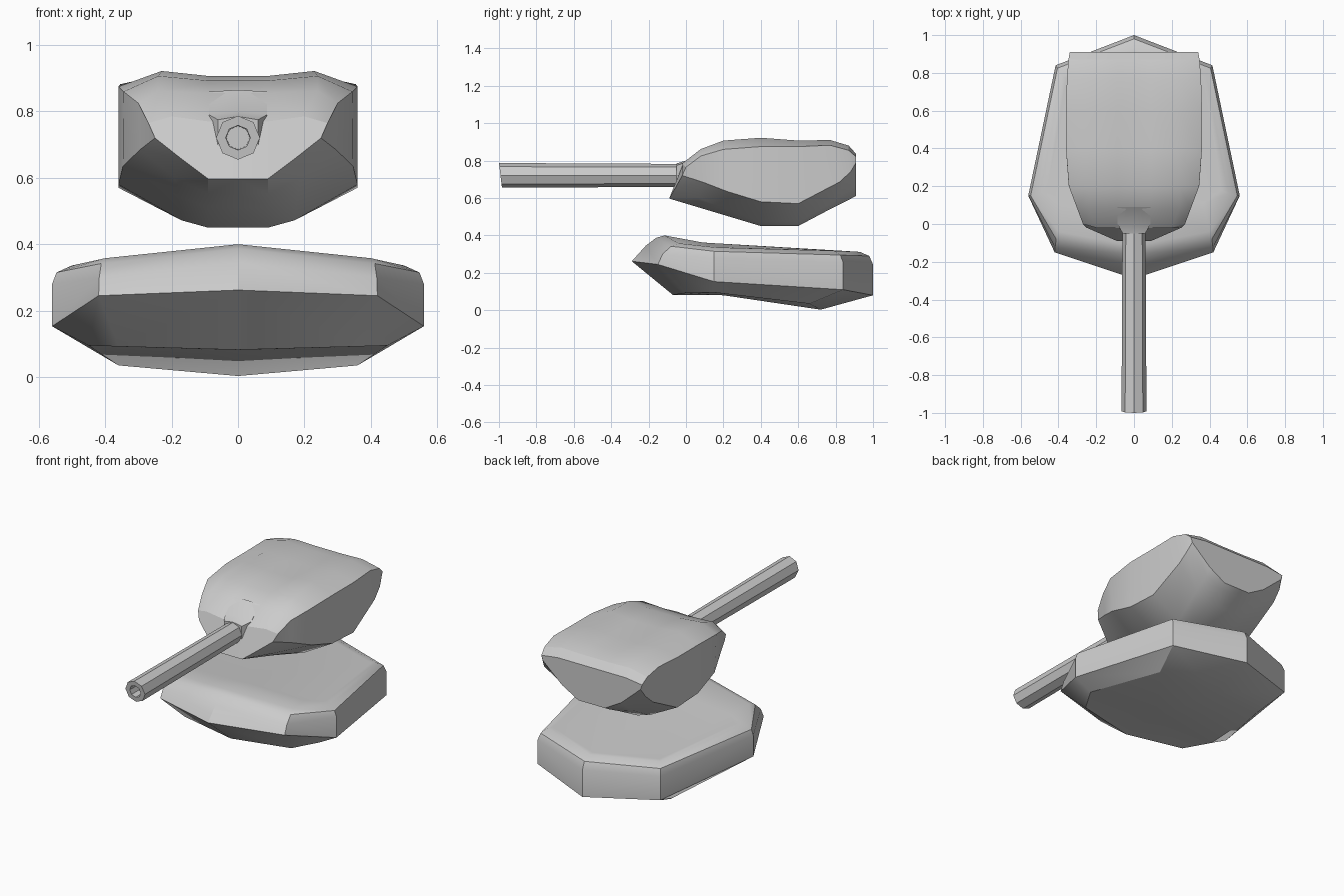
import bpy, bmesh, math
from mathutils import Vector


def finish(name, bm, angle=28):
    bmesh.ops.recalc_face_normals(bm, faces=bm.faces)
    mesh = bpy.data.meshes.new(name)
    bm.to_mesh(mesh)
    bm.free()
    ob = bpy.data.objects.new(name, mesh)
    bpy.context.collection.objects.link(ob)
    bpy.ops.object.select_all(action='DESELECT')
    ob.select_set(True)
    bpy.context.view_layer.objects.active = ob
    bpy.ops.object.shade_smooth_by_angle(angle=math.radians(angle))
    return ob


def mirrored_loft(name, rows, angle=28):
    """Skin rows of half-section points, capped at both ends and mirrored over x = 0."""
    bm = bmesh.new()
    seen = {}

    def face(points, side):
        vs = []
        for x, y, z in points:
            key = (x * side + 0.0, y, z)
            if key not in seen:
                seen[key] = bm.verts.new(key)
            if seen[key] not in vs:
                vs.append(seen[key])
        if len(vs) > 2:
            bm.faces.new(vs)

    for side in (1, -1):
        for a, b in zip(rows, rows[1:]):
            for i in range(len(a) - 1):
                face((a[i], a[i + 1], b[i + 1], b[i]), side)
        face(rows[0], side)
        face(rows[-1], side)
    return finish(name, bm, angle)


# Hull: half outlines from back to front, stacked from belly to deck
mirrored_loft("hull", [
    [(0, .20, .08)] * 5,
    [(0, .72, .003), (.36, .66, .035), (.45, .15, .095), (.36, .0, .092), (0, -.07, .082)],
    [(0, 1.0, .08), (.415, .84, .11), (.56, .15, .153), (.42, -.15, .245), (0, -.29, .262)],
    [(0, 1.0, .245), (.415, .84, .255), (.56, .15, .28), (.418, -.125, .30), (0, -.215, .345)],
    [(0, .98, .29), (.405, .825, .295), (.547, .15, .315), (.412, -.08, .342), (0, -.16, .387)],
    [(0, .93, .312), (.38, .79, .318), (.50, .16, .336), (.40, -.04, .358), (0, -.115, .40)],
    [(0, .90, .314), (.36, .77, .32), (.46, .18, .336), (.37, .11, .345), (0, .09, .362)],
])


# Turret: half cross-sections from front to back, each from belly to roof
def section(y, zb, belly, chine, shoulder, edge, roof):
    return [(0, y, zb), (.09, y, zb), belly, chine, shoulder, edge,
            (.09, edge[1], roof), (0, edge[1], roof)]


mirrored_loft("turret", [
    section(-.09, .597, (.17, -.055, .657), (.25, -.02, .72), (.27, .0, .765), (.20, -.02, .785), .77),
    section(.06, .552, (.19, .07, .60), (.295, .09, .685), (.30, .08, .825), (.24, .08, .862), .855),
    section(.20, .51, (.18, .20, .545), (.347, .22, .635), (.345, .20, .86), (.24, .20, .907), .893),
    section(.40, .45, (.17, .40, .472), (.36, .40, .58), (.36, .40, .875), (.23, .40, .922), .907),
    section(.60, .45, (.17, .60, .472), (.36, .60, .57), (.36, .60, .875), (.23, .60, .907), .893),
    section(.77, .54, (.19, .78, .575), (.35, .82, .685), (.355, .77, .882), (.23, .77, .91), .90),
    section(.87, .59, (.19, .87, .64), (.343, .88, .74), (.347, .87, .855), (.23, .87, .88), .876),
    section(.91, .612, (.20, .91, .675), (.33, .91, .79), (.34, .91, .82), (.23, .91, .835), .835),
])

# Mantlet: small wedge where the barrel meets the turret
mirrored_loft("mantlet", [
    [(0, -.05, .655), (.06, -.05, .67), (.06, -.05, .775), (0, -.05, .785)],
    [(0, .0, .65), (.087, .0, .66), (.087, .0, .79), (0, .0, .80)],
    [(0, .09, .65), (.087, .09, .66), (.087, .09, .86), (0, .09, .865)],
])

# Barrel: eight-sided tube with a slanted muzzle and a recessed bore
bm = bmesh.new()
rings = []
for y, radius, slant in ((.05, .061, 0), (-.992, .066, .12), (-.992, .037, .12), (-.86, .035, 0)):
    rings.append([bm.verts.new((radius * math.cos(t), y - slant * radius * math.sin(t),
                                .721 + radius * math.sin(t)))
                  for t in (i * math.tau / 8 for i in range(8))])
for a, b in zip(rings, rings[1:]):
    for i in range(8):
        j = (i + 1) % 8
        bm.faces.new((a[i], a[j], b[j], b[i]))
bm.faces.new(rings[0])
bm.faces.new(rings[-1])
finish("barrel", bm)
